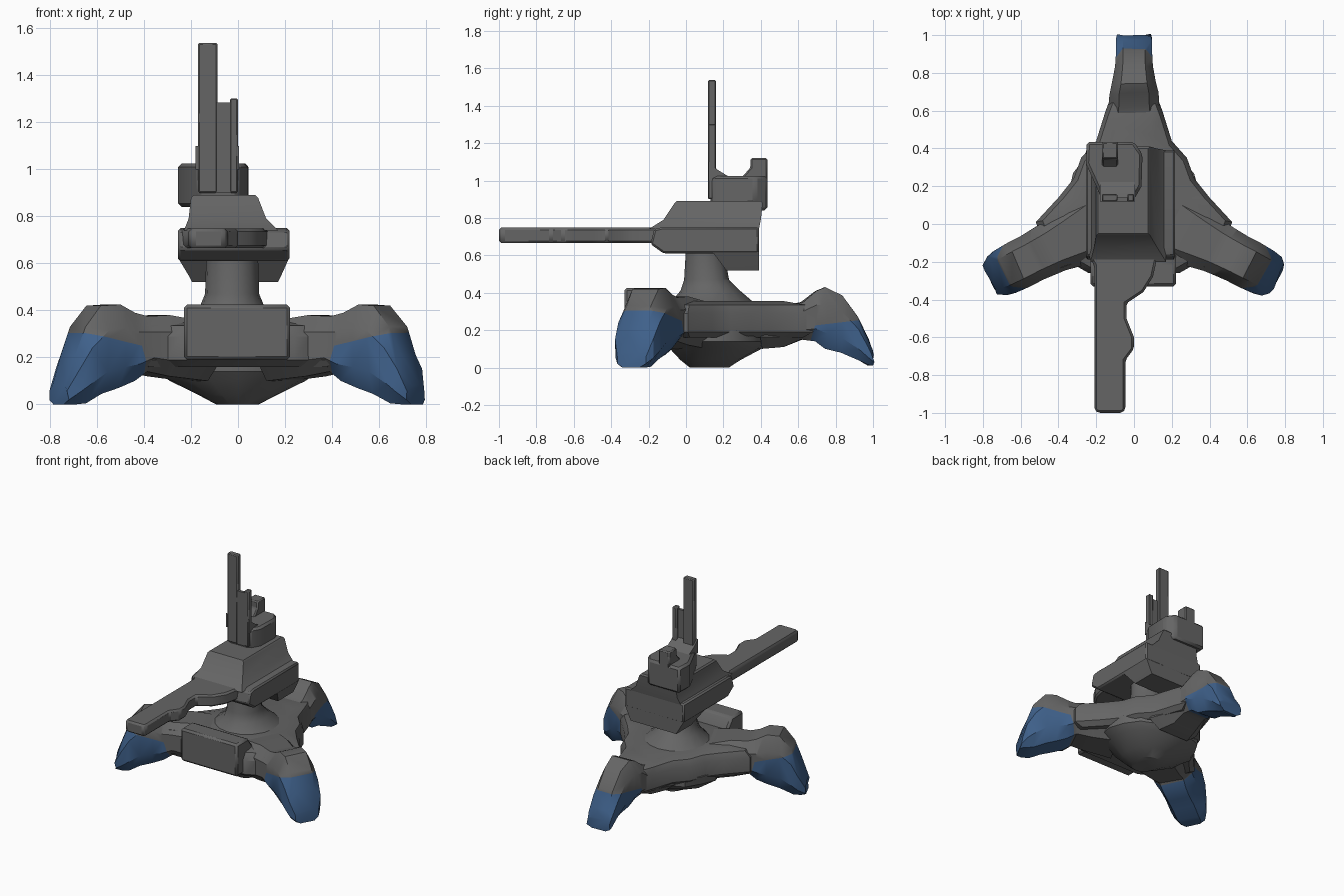
import bpy, bmesh, math, random
from mathutils import Vector

random.seed(4)
if "Cube" in bpy.data.objects:
    bpy.data.objects.remove(bpy.data.objects["Cube"], do_unlink=True)


def material(name, rgb):
    m = bpy.data.materials.new(name)
    m.use_nodes = True
    m.diffuse_color = (*rgb, 1)
    m.node_tree.nodes["Principled BSDF"].inputs["Base Color"].default_value = (*rgb, 1)
    return m


GREY = material("dark grey metal", (0.13, 0.13, 0.13))
BLUE = material("blue foot", (0.05, 0.12, 0.26))


def loft(name, rings, bevel=0.0, paint=()):
    """Skin a list of equal-length rings, cap both ends."""
    bm = bmesh.new()
    rows = [[bm.verts.new(p) for p in ring] for ring in rings]
    n = len(rows[0])
    for a, b in zip(rows, rows[1:]):
        for i in range(n):
            j = (i + 1) % n
            bm.faces.new((a[i], a[j], b[j], b[i]))
    bm.faces.new(rows[0])
    bm.faces.new(rows[-1])
    bmesh.ops.recalc_face_normals(bm, faces=bm.faces)
    # Cut along each plane; faces below all of them are the second colour
    for co, no in paint:
        bmesh.ops.bisect_plane(bm, geom=bm.verts[:] + bm.edges[:] + bm.faces[:],
                               plane_co=co, plane_no=no)
    if paint:
        for f in bm.faces:
            c = f.calc_center_median()
            f.material_index = int(all((c - co).dot(no) < 0 for co, no in paint))
    me = bpy.data.meshes.new(name)
    bm.to_mesh(me)
    bm.free()
    me.materials.append(GREY)
    if paint:
        me.materials.append(BLUE)
    ob = bpy.data.objects.new(name, me)
    bpy.context.collection.objects.link(ob)
    if bevel:
        mod = ob.modifiers.new("edge", "BEVEL")
        mod.width = bevel
        mod.segments = 1
    bpy.ops.object.select_all(action="DESELECT")
    ob.select_set(True)
    bpy.context.view_layer.objects.active = ob
    bpy.ops.object.shade_smooth_by_angle(angle=math.radians(32))


def box(name, x, y, z, bevel=0.0):
    plan_prism(name, [(x[0], y[0]), (x[1], y[0]), (x[1], y[1]), (x[0], y[1])], *z, bevel)


def plan_prism(name, plan, z0, z1, bevel=0.0):
    loft(name, [[(a, b, h) for a, b in plan] for h in (z0, z1)], bevel)


def side_prism(name, side, x0, x1, bevel=0.0):
    loft(name, [[(x, a, b) for a, b in side] for x in (x0, x1)], bevel)


def rect_stack(name, levels):
    """Levels are (z, x0, x1, y0, y1)."""
    loft(name, [[(a, c, z), (b, c, z), (b, e, z), (a, e, z)] for z, a, b, c, e in levels])


def oval_stack(name, levels, cx=0.0, sides=16, rough=0.0):
    """Levels are (z, centre y, x radius, y radius)."""
    rings = []
    for z, cy, rx, ry in levels:
        ring = []
        for i in range(sides):
            t = 2 * math.pi * i / sides
            k = 1 + random.uniform(-rough, rough)
            ring.append((cx + rx * k * math.cos(t), cy + ry * k * math.sin(t), z))
        rings.append(ring)
    loft(name, rings)


def leg(name, angle, sections, cut_r, cut_z, slope):
    """Sections are (reach, half width, bottom, top) along a heading."""
    d = Vector((math.cos(angle), math.sin(angle), 0))
    s = Vector((-d.y, d.x, 0))
    hub = Vector((0, 0.1, 0))
    shape = [(-.6, 1), (.6, 1), (1, .72), (1, .25), (.6, 0), (-.6, 0), (-1, .25), (-1, .72)]
    rings = []
    for r, w, lo, hi in sections:
        ring = []
        for u, v in shape:
            p = hub + d * (r + random.uniform(-.008, .008)) + s * u * w
            p.z = lo + v * (hi - lo)
            ring.append(p)
        rings.append(ring)
    corner = hub + d * cut_r + Vector((0, 0, cut_z))
    top_normal = (Vector((0, 0, 1)) - d * slope).normalized()
    inner_normal = (-d - Vector((0, 0, -.3))).normalized()
    loft(name, rings, paint=[(corner, top_normal), (corner, inner_normal)])


# Legs with blue feet
front_leg = [(.2, .2, .1, .35), (.38, .16, .12, .38), (.48, .14, .14, .375),
             (.54, .135, .1, .39), (.61, .13, .07, .425), (.69, .13, .045, .42),
             (.77, .125, .005, .33), (.82, .115, 0, .21), (.855, .085, 0, .08)]
back_leg = [(.3, .2, .1, .35), (.42, .15, .11, .33), (.52, .135, .15, .35),
            (.59, .13, .14, .41), (.65, .115, .1, .43), (.73, .1, .08, .385),
            (.82, .095, .04, .27), (.88, .095, .01, .15), (.9, .09, .01, .09)]
heading = math.atan2(-.455, .88)
leg("front_leg_left", heading, front_leg, .53, .25, .22)
leg("front_leg_right", math.pi - heading, front_leg, .53, .25, .22)
leg("back_leg", math.pi / 2, back_leg, .59, .225, .12)

# Base hull
half = [(.24, -.26), (.31, -.22), (.42, -.26), (.52, .01), (.4, .14), (.32, .24),
        (.28, .35), (.2, .44), (.15, .6), (.12, .68)]
outline = half + [(-x, y) for x, y in reversed(half)]
loft("base_hull", [[(x * k, .12 + (y - .12) * k, z) for x, y in outline]
                   for z, k in ((.16, .9), (.19, 1), (.29, 1), (.335, .93), (.355, .72))])
oval_stack("underside_dome", [(0, .125, .09, .105), (.04, .13, .17, .16), (.1, .16, .29, .24),
                              (.14, .16, .34, .28), (.2, .16, .34, .28)], rough=.04)
side_prism("front_block", [(-.33, .19), (-.33, .425), (-.2, .425), (-.14, .35), (-.1, .19)],
           -.23, .222, .014)

# Turret neck, body and the lower rear belly
oval_stack("turret_neck", [(.31, .14, .27, .26), (.35, .14, .22, .22), (.41, .13, .14, .16),
                           (.47, .11, .115, .12), (.64, .1, .11, .1)], cx=-.025)
side_prism("turret_body", [(-.19, .66), (-.12, .61), (.39, .61), (.39, .75), (-.13, .75),
                           (-.17, .74)], -.255, .218, .01)
rect_stack("turret_belly", [(.52, -.195, .17, .215, .389), (.54, -.205, .18, .2, .389),
                            (.62, -.253, .216, .14, .389)])

# Gun, widening into the turret
plan_prism("gun_barrel", [(-.21, -.985), (-.19, -1), (-.06, -1), (-.045, -.98), (-.045, -.72),
                          (0, -.66), (0, -.6), (-.04, -.5), (-.04, -.42), (.05, -.36),
                          (.1, -.28), (.14, -.1), (-.24, -.1), (-.24, -.17), (-.21, -.22)],
           .665, .748, .012)

# Sloped upper deck
rect_stack("upper_deck", [(.74, -.23, .17, -.2, .39), (.79, -.21, .12, -.12, .4),
                          (.88, -.2, .085, -.06, .41), (.89, -.19, .075, -.05, .4)])

# Rear head with its post
head = [(-.17, .13), (0, .13), (.04, .2), (.045, .37), (0, .435), (-.25, .435),
        (-.255, .32), (-.2, .2)]
plan_prism("turret_head", head, .84, 1.025, .015)
side_prism("rear_post", [(.28, 1), (.31, 1.03), (.345, 1.07), (.345, 1.12), (.435, 1.12),
                         (.435, 1)], -.17, -.085, .008)

# Masts
box("tall_mast", (-.17, -.088), (.118, .16), (.9, 1.538), .006)
box("short_mast", (-.035, 0), (.118, .16), (.9, 1.302), .006)
box("mast_web", (-.095, -.03), (.12, .14), (.9, 1.285))
side_prism("mast_foot", [(.12, 1), (.12, 1.1), (.165, 1.06), (.23, 1.02), (.23, 1)], -.18, .005)
